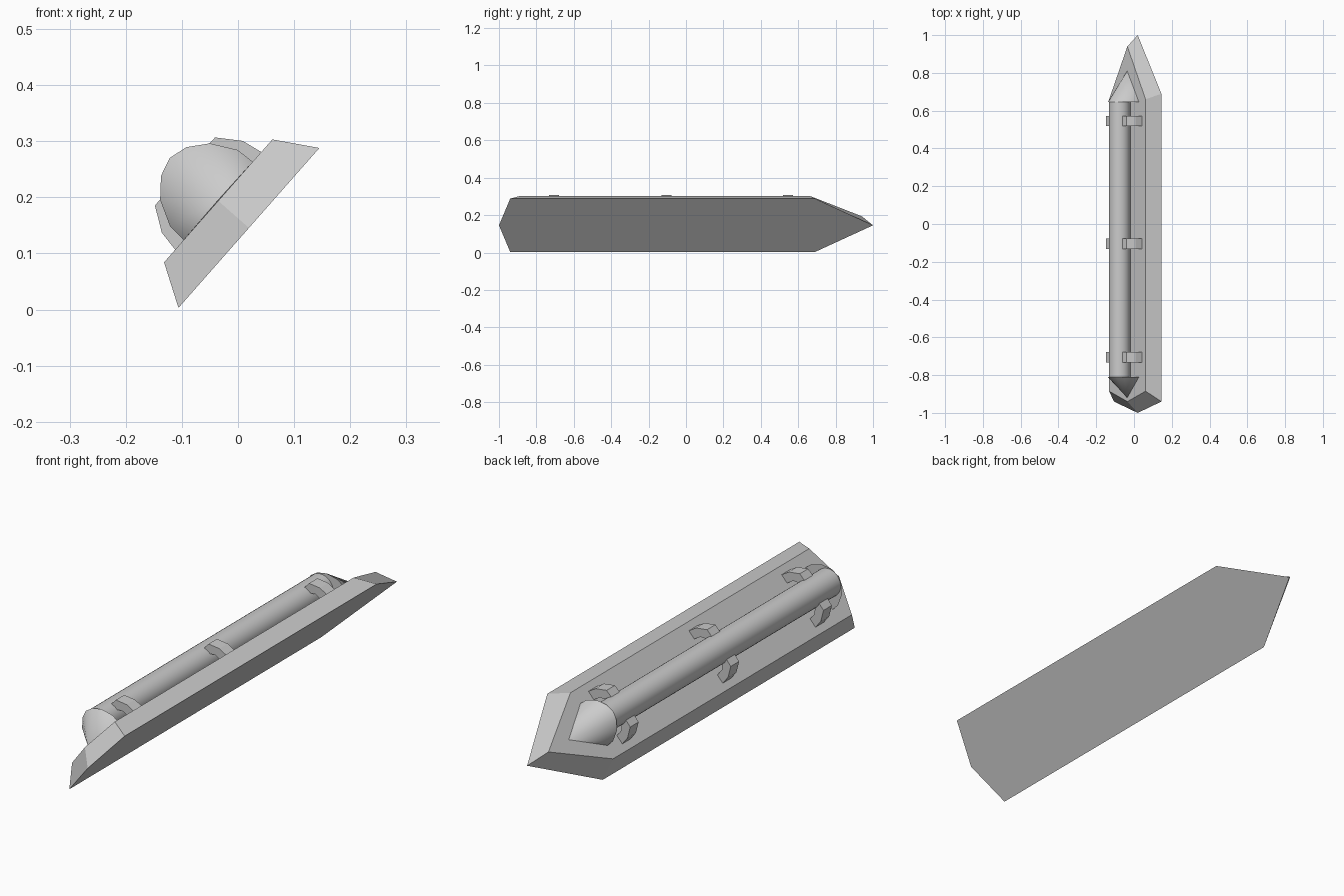
import bpy, bmesh, math
from mathutils import Matrix, Vector

if "Cube" in bpy.data.objects:
    bpy.data.objects.remove(bpy.data.objects["Cube"])

# Tilted frame: local x = across plate, local y = along plate, local z = plate normal
U = Vector((0.661, 0, 0.750))
N = Vector((-0.750, 0, 0.661))
FRAME = Matrix(((U.x, 0, N.x, 0.0195), (0, 1, 0, 0), (U.z, 0, N.z, 0.1455), (0, 0, 0, 1)))
TOP = 0.073


def finish(name, bm, smooth=False):
    bmesh.ops.recalc_face_normals(bm, faces=bm.faces)
    me = bpy.data.meshes.new(name)
    bm.to_mesh(me)
    bm.free()
    me.transform(FRAME)
    ob = bpy.data.objects.new(name, me)
    bpy.context.collection.objects.link(ob)
    if smooth:
        bpy.ops.object.select_all(action='DESELECT')
        ob.select_set(True)
        bpy.context.view_layer.objects.active = ob
        bpy.ops.object.shade_smooth_by_angle(angle=math.radians(40))
    return ob


def loft(bm, a, b):
    ra = [bm.verts.new(p) for p in a]
    rb = [bm.verts.new(p) for p in b]
    bm.faces.new(ra)
    bm.faces.new(rb)
    for i in range(len(a)):
        j = (i + 1) % len(a)
        bm.faces.new((ra[i], ra[j], rb[j], rb[i]))


def outline(w, tip, shoulder, heel, tail, z):
    return [(0, tip, z), (w, shoulder, z), (w, heel, z),
            (0, tail, z), (-w, heel, z), (-w, shoulder, z)]


# Bevelled pointed base plate
bm = bmesh.new()
loft(bm, outline(0.19, 1.0, 0.69, -0.94, -1.0, 0),
     outline(0.146, 0.94, 0.66, -0.885, -0.94, TOP))
finish("base_plate", bm)

# Tube lying on the plate
bm = bmesh.new()
ring = [(0.057 * math.cos(math.tau * i / 32), 0.055 + TOP + 0.057 * math.sin(math.tau * i / 32))
        for i in range(32)]
loft(bm, [(x, -0.81, z) for x, z in ring], [(x, 0.645, z) for x, z in ring])
finish("tube", bm, True)

# Half-cone end caps whose points rest on the plate
half = [(0.093, 0), (0.091, 0.034), (0.067, 0.079), (0.034, 0.106)]
arch = half + [(0, 0.1155)] + [(-x, z) for x, z in reversed(half)]
for name, y, tip in (("back_cone", 0.645, 0.81), ("front_cone", -0.81, -0.92)):
    bm = bmesh.new()
    vs = [bm.verts.new((x, y, z + TOP)) for x, z in arch]
    apex = bm.verts.new((0, tip, TOP + 0.001))
    bm.faces.new(vs)
    for i in range(len(vs)):
        bm.faces.new((vs[i], vs[(i + 1) % len(vs)], apex))
    finish(name, bm, True)

# Curved clamps on both sides of the tube
clamp = [(0.117, -0.005), (0.109, 0.038), (0.081, 0.079), (0.05, 0.08),
         (0.05, 0.055), (0.073, 0.032), (0.08, -0.005)]
for k, y in enumerate((-0.705, -0.105, 0.545)):
    bm = bmesh.new()
    for s in (1, -1):
        loft(bm, [(s * x, y - 0.027, z + TOP) for x, z in clamp],
             [(s * x, y + 0.027, z + TOP) for x, z in clamp])
    finish(f"clamp_{k + 1}", bm)
